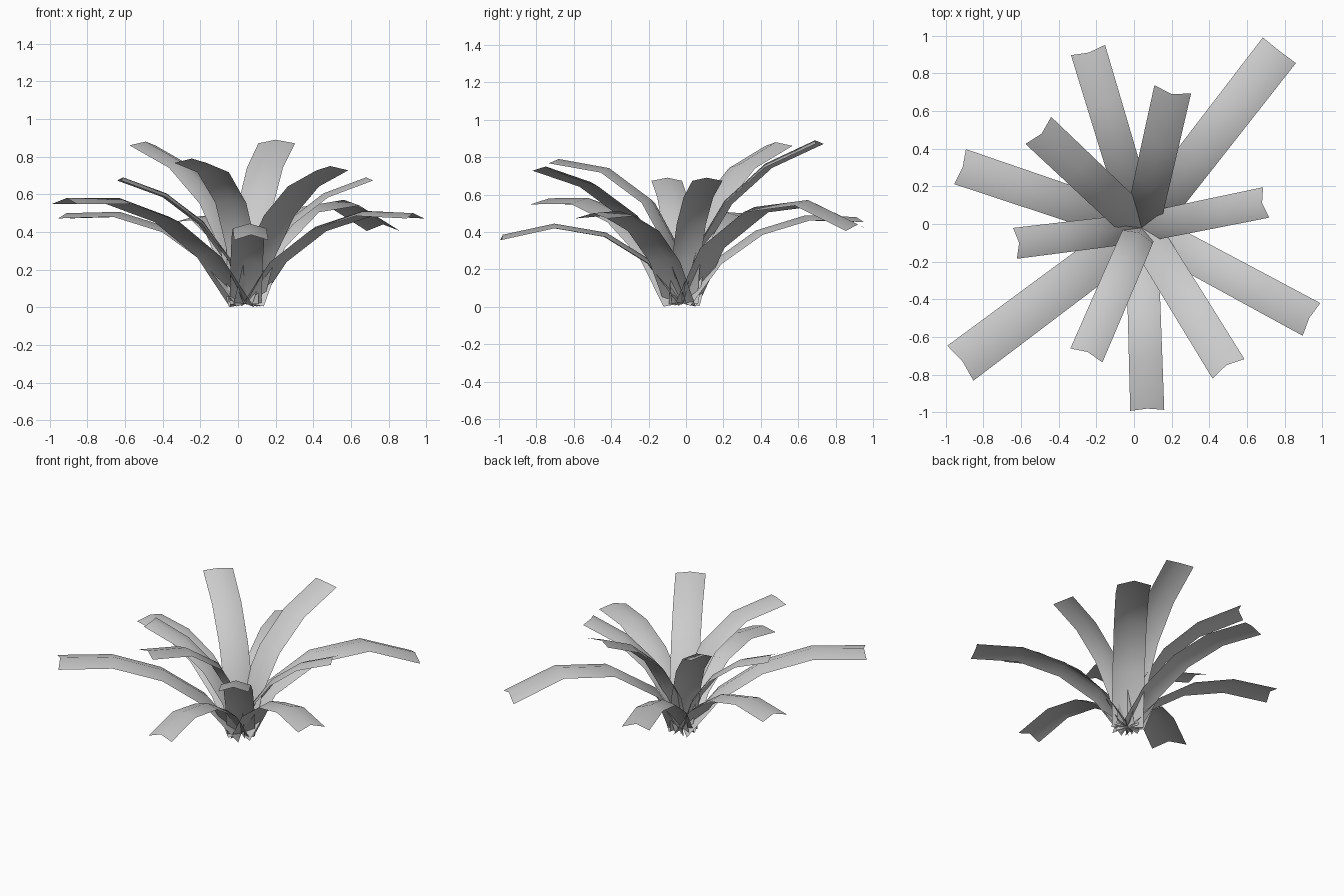
import bpy
import math
from mathutils import Vector

cube = bpy.data.objects.get("Cube")
if cube:
    bpy.data.objects.remove(cube, do_unlink=True)

# Leaf colour
grey = bpy.data.materials.new("leaf_grey")
grey.use_nodes = True
tone = (0.6, 0.6, 0.6, 1)
grey.diffuse_color = tone
grey.node_tree.nodes["Principled BSDF"].inputs["Base Color"].default_value = tone

ROOT = Vector((0.04, -0.02, 0.02))
SEGMENTS = 4


def make_leaf(name, tip, bend):
    """Arching strip with a raised midrib, bent evenly from the root to the tip."""
    span = Vector(tip) - ROOT
    outward = Vector((span.x, span.y, 0)).normalized()
    side = Vector((-outward.y, outward.x, 0))
    up = Vector((0, 0, 1))
    chord = span.length
    pitch = math.atan2(span.z, span.dot(outward))
    middle = (SEGMENTS - 1) / 2
    step = math.radians(bend)
    angles = [pitch + (middle - i) * step for i in range(SEGMENTS)]
    length = chord / sum(math.cos(a - pitch) for a in angles)

    verts, faces = [], []
    spine = ROOT.copy()
    for i in range(SEGMENTS + 1):
        before, after = angles[max(i - 1, 0)], angles[min(i, SEGMENTS - 1)]
        slope = (before + after) / 2
        along = outward * math.cos(slope) + up * math.sin(slope)
        normal = up * math.cos(slope) - outward * math.sin(slope)
        half = chord * 0.088 * (0.93 + 0.07 * i / SEGMENTS)
        edge = spine - normal * half * 0.28
        if i == SEGMENTS:
            edge += along * 0.015      # shallow notch at the tip
        verts += [edge - side * half, spine.copy(), edge + side * half]
        if i < SEGMENTS:
            spine += (outward * math.cos(after) + up * math.sin(after)) * length
            a = i * 3
            for k in (a, a + 1):
                faces.append((k, k + 3, k + 4, k + 1))

    mesh = bpy.data.meshes.new(name)
    mesh.from_pydata(verts, [], faces)
    mesh.materials.append(grey)
    mesh.shade_smooth()
    mesh.update()
    leaf = bpy.data.objects.new(name, mesh)
    bpy.context.collection.objects.link(leaf)


# Tip position and bend per segment of every leaf
leaves = {
    "back_left_long_leaf": ((0.77, 0.92, 0.44), 27),
    "back_leaf": ((-0.24, 0.91, 0.48), 18),
    "right_back_leaf": ((-0.91, 0.3, 0.5), 18),
    "back_right_upright_leaf": ((-0.49, 0.48, 0.88), 18),
    "back_upright_leaf": ((0.2, 0.69, 0.89), 17),
    "left_short_leaf": ((0.68, 0.11, 0.69), 17),
    "left_front_leaf": ((0.93, -0.5, 0.5), 18.5),
    "front_left_leaf": ((0.49, -0.75, 0.75), 16),
    "front_drooping_leaf": ((0.07, -0.98, 0.385), 22),
    "front_right_leaf": ((-0.245, -0.68, 0.79), 25),
    "front_right_long_leaf": ((-0.91, -0.73, 0.58), 17),
    "right_short_leaf": ((-0.61, -0.1, 0.69), 17),
}
for name, (tip, bend) in leaves.items():
    make_leaf(name, tip, bend)
